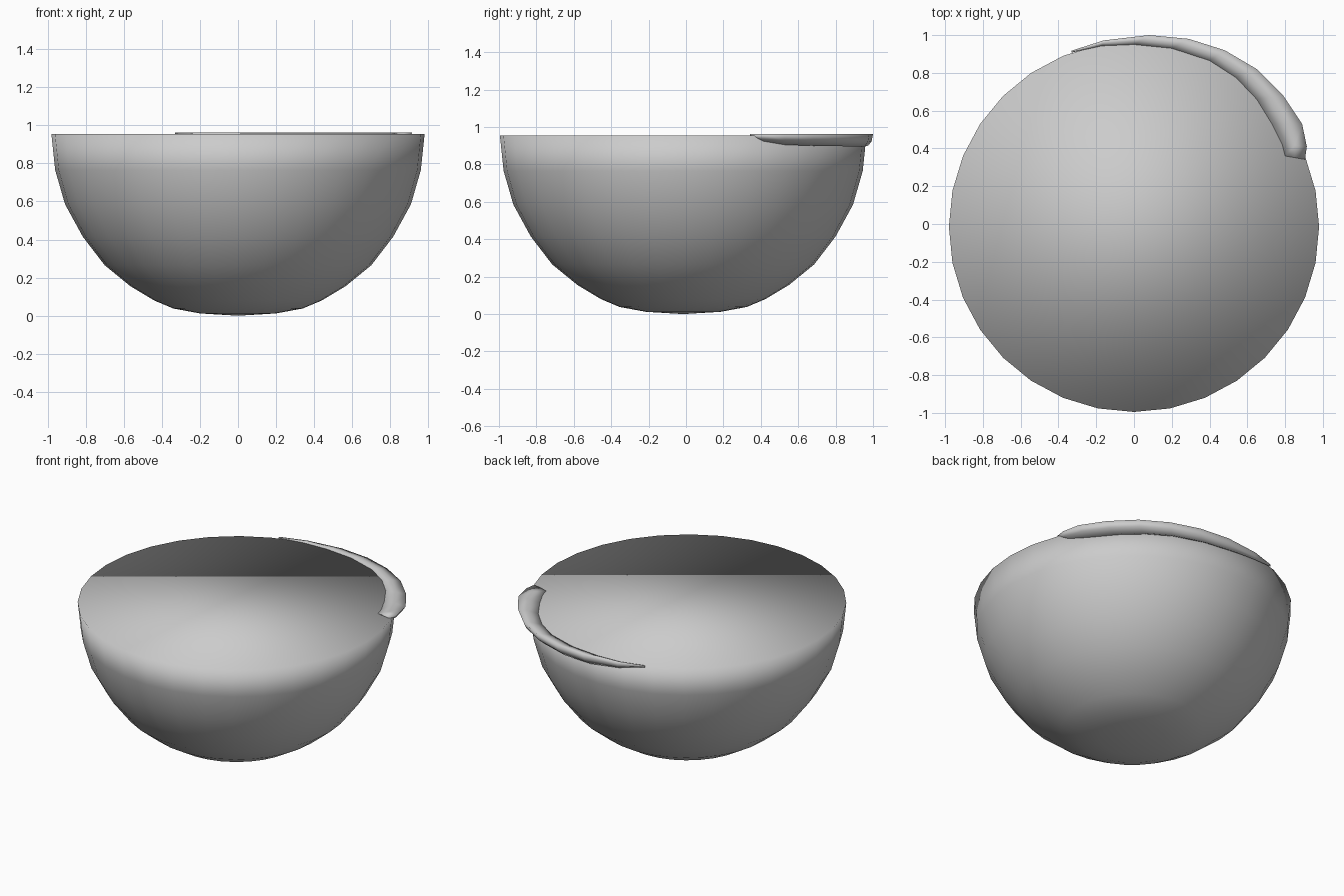
import bpy, bmesh, math

if "Cube" in bpy.data.objects:
    bpy.data.objects.remove(bpy.data.objects["Cube"])


def finish(bm, name):
    bmesh.ops.recalc_face_normals(bm, faces=bm.faces)
    for f in bm.faces:
        f.smooth = True
    mesh = bpy.data.meshes.new(name)
    bm.to_mesh(mesh)
    bm.free()
    obj = bpy.data.objects.new(name, mesh)
    bpy.context.collection.objects.link(obj)
    return obj


def bridge(bm, a, b):
    n = len(a)
    for i in range(n):
        bm.faces.new((a[i], a[(i + 1) % n], b[(i + 1) % n], b[i]))


# Bowl: 32-sided lathe with a flat, softly shaded closed top
SIDES, CY = 32, -0.015
profile = [(0.20, 0.012), (0.34, 0.038), (0.44, 0.08), (0.565, 0.155), (0.70, 0.265),
           (0.815, 0.415), (0.908, 0.585), (0.96, 0.765), (0.98, 0.955)]
bm = bmesh.new()
rings = []
for r, z in profile:
    rings.append([bm.verts.new((r * math.cos(2 * math.pi * i / SIDES),
                                CY + r * math.sin(2 * math.pi * i / SIDES), z))
                  for i in range(SIDES)])
for a, b in zip(rings, rings[1:]):
    bridge(bm, a, b)
pole = bm.verts.new((0, CY, 0))
for i in range(SIDES):
    bm.faces.new((rings[0][(i + 1) % SIDES], rings[0][i], pole))
bm.faces.new(rings[-1])
finish(bm, "bowl")

# Rim lip: tapering crescent, stations of (inner xy, outer xy, underside z)
stations = [((0.80, 0.36), (0.905, 0.342), 0.945),
            ((0.785, 0.42), (0.915, 0.41), 0.915),
            ((0.73, 0.53), (0.89, 0.53), 0.905),
            ((0.65, 0.66), (0.79, 0.68), 0.90),
            ((0.54, 0.775), (0.65, 0.82), 0.898),
            ((0.40, 0.865), (0.48, 0.92), 0.896),
            ((0.20, 0.93), (0.29, 0.98), 0.896),
            ((0.00, 0.95), (0.08, 1.00), 0.90),
            ((-0.17, 0.943), (-0.16, 0.972), 0.92),
            ((-0.33, 0.908), (-0.33, 0.918), 0.95)]
bm = bmesh.new()
loops = []
for (ix, iy), (ox, oy), zb in stations:
    def at(t, z):
        return bm.verts.new((ix + (ox - ix) * t, iy + (oy - iy) * t, z))
    loops.append([at(0, 0.956), at(0.5, 0.963), at(1, 0.962),
                  at(0.85, 0.6 * zb + 0.4 * 0.96), at(0.5, zb), at(0.15, zb + 0.01)])
for a, b in zip(loops, loops[1:]):
    bridge(bm, a, b)
bm.faces.new(loops[0])
bm.faces.new(loops[-1])
finish(bm, "rim_lip")
